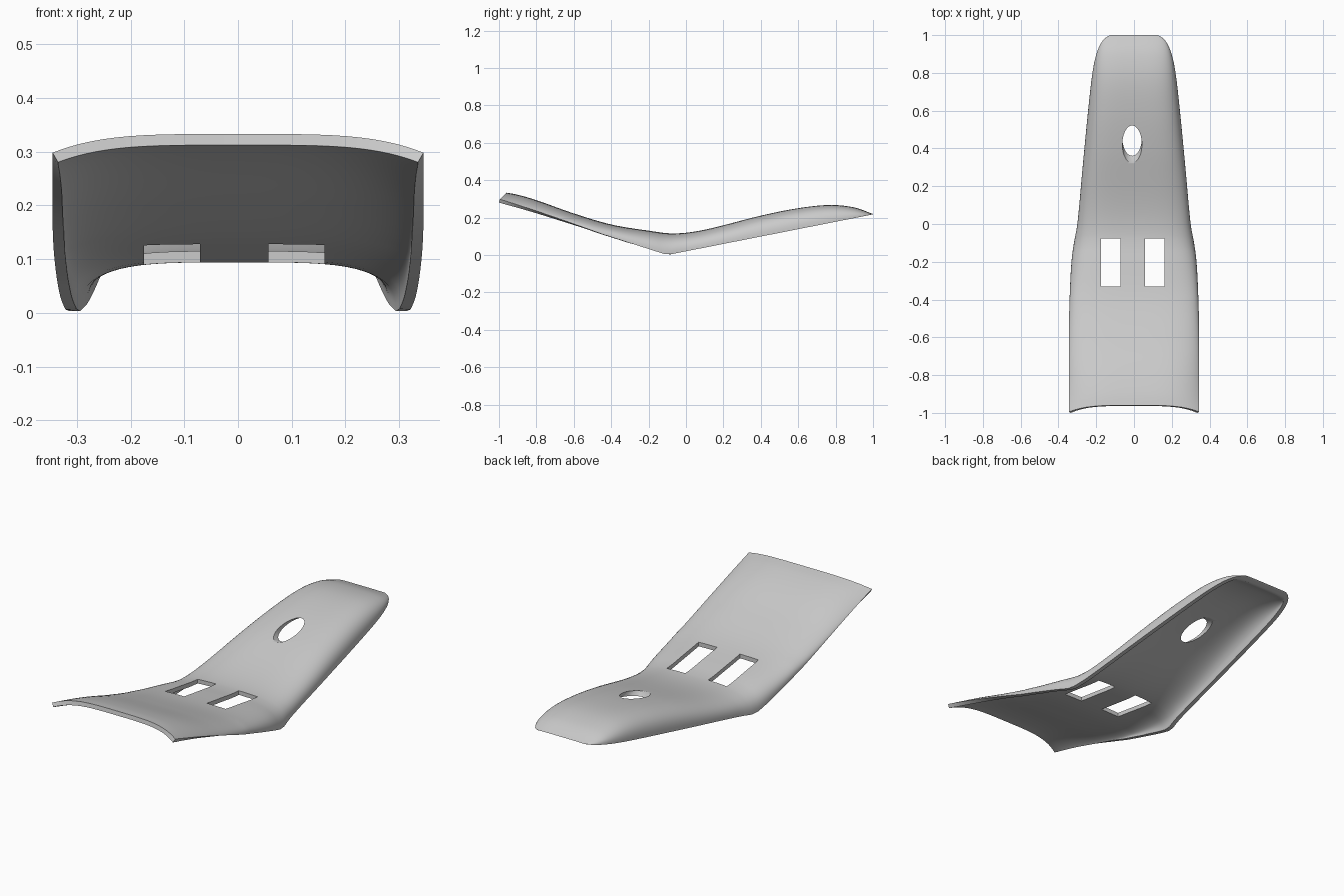
import bpy, bmesh, math
from mathutils import Vector

cube = bpy.data.objects.get("Cube")
if cube:
    bpy.data.objects.remove(cube, do_unlink=True)

# Profiles along the length: (y, value)
CREST = [(-.96, .333), (-.9, .322), (-.8, .293), (-.6, .222), (-.4, .163), (-.2, .13),
         (-.06, .115), (.1, .135), (.4, .21), (.6, .25), (.77, .267), (.9, .254), (1, .219)]
WIDTH = [(-.96, .345), (-.6, .345), (-.4, .341), (-.2, .331), (-.1, .318), (0, .3),
         (.3, .272), (.6, .243), (.8, .22), (.9, .199), (.96, .173), (.99, .145), (1, .125)]
EDGE = [(-.96, .298), (-.45, .112), (-.1, 0), (1, .217)]
THICKNESS = .021


def sample(knots, y, smooth=True):
    """Interpolate a profile, with smooth tangents or straight pieces."""
    n = len(knots)
    i = max(k for k in range(n - 1) if knots[k][0] <= y + 1e-9)
    (y0, a), (y1, b) = knots[i], knots[i + 1]
    h, t = y1 - y0, (y - y0) / (y1 - y0)
    if not smooth:
        return a + (b - a) * t

    def slope(k):
        p, q = knots[max(k - 1, 0)], knots[min(k + 1, n - 1)]
        return (q[1] - p[1]) / (q[0] - p[0])
    return (a * (1 + 2 * t) * (1 - t) ** 2 + b * t * t * (3 - 2 * t)
            + h * slope(i) * t * (1 - t) ** 2 - h * slope(i + 1) * t * t * (1 - t))


def apply_modifier(obj, name):
    bpy.context.view_layer.objects.active = obj
    bpy.ops.object.modifier_apply(modifier=name)


def cut(obj, cutter):
    mod = obj.modifiers.new("opening", 'BOOLEAN')
    mod.operation, mod.solver, mod.object = 'DIFFERENCE', 'EXACT', cutter
    cutter.hide_render = True
    apply_modifier(obj, mod.name)
    bpy.data.objects.remove(cutter, do_unlink=True)


# Lofted shell surface: flat middle, sides rolling down to the edge line
stations = [-.96 + .02 * i for i in range(43)] + [-.1 + .02 * i for i in range(1, 53)]
stations += [.955, .97, .98, .988, .995, 1]
HALF = 18
bm = bmesh.new()
rows = []
for y in stations:
    w, top, low = sample(WIDTH, y), sample(CREST, y), sample(EDGE, y, False)
    front = min(max((-.4 - y) / .56, 0), 1)
    power = .4 + .6 * front
    row = []
    for j in range(-HALF, HALF + 1):
        s = abs(j) / HALF
        u = 1 - (1 - s) ** 2.2
        roll = 1 - max(1 - u ** 4, 0) ** power
        x = math.copysign(u * w, j)
        row.append(bm.verts.new((x, y - .035 * roll * front ** 3, top - (top - low) * roll)))
    rows.append(row)
for r0, r1 in zip(rows, rows[1:]):
    for k in range(2 * HALF):
        bm.faces.new((r0[k], r0[k + 1], r1[k + 1], r1[k]))
mesh = bpy.data.meshes.new("shell")
bm.to_mesh(mesh)
bm.free()
shell = bpy.data.objects.new("curved_shell", mesh)
bpy.context.collection.objects.link(shell)
solid = shell.modifiers.new("thickness", 'SOLIDIFY')
solid.thickness, solid.offset = THICKNESS, -1
apply_modifier(shell, solid.name)

# Trim the underside flush with the straight lower edge
for v in shell.data.vertices:
    if v.co.y > -.45:
        y = min(v.co.y, 1)
        v.co.z = max(v.co.z, sample(EDGE, y, False) - (.01 if y < -.3 else 0))

# Pair of rectangular slots
for x in (-.123, .109):
    bpy.ops.mesh.primitive_cube_add(size=1, location=(x, -.203, .12))
    slot = bpy.context.object
    slot.scale = (.104, .255, .4)
    cut(shell, slot)

# Round hole bored at a shallow slant
axis = Vector((0, math.cos(math.radians(18)), -math.sin(math.radians(18))))
bpy.ops.mesh.primitive_cylinder_add(vertices=48, radius=.052, depth=.56, location=(-.01, .425, .213))
bore = bpy.context.object
bore.rotation_euler = axis.to_track_quat('Z', 'Y').to_euler()
cut(shell, bore)

# Single grey finish
grey = bpy.data.materials.new("plain_grey")
grey.use_nodes = True
colour = (.6, .6, .6, 1)
grey.diffuse_color = colour
grey.node_tree.nodes["Principled BSDF"].inputs["Base Color"].default_value = colour
shell.data.materials.clear()
shell.data.materials.append(grey)
for p in shell.data.polygons:
    p.material_index = 0
bpy.ops.object.select_all(action='DESELECT')
shell.select_set(True)
bpy.context.view_layer.objects.active = shell
bpy.ops.object.shade_smooth_by_angle(angle=math.radians(35))
